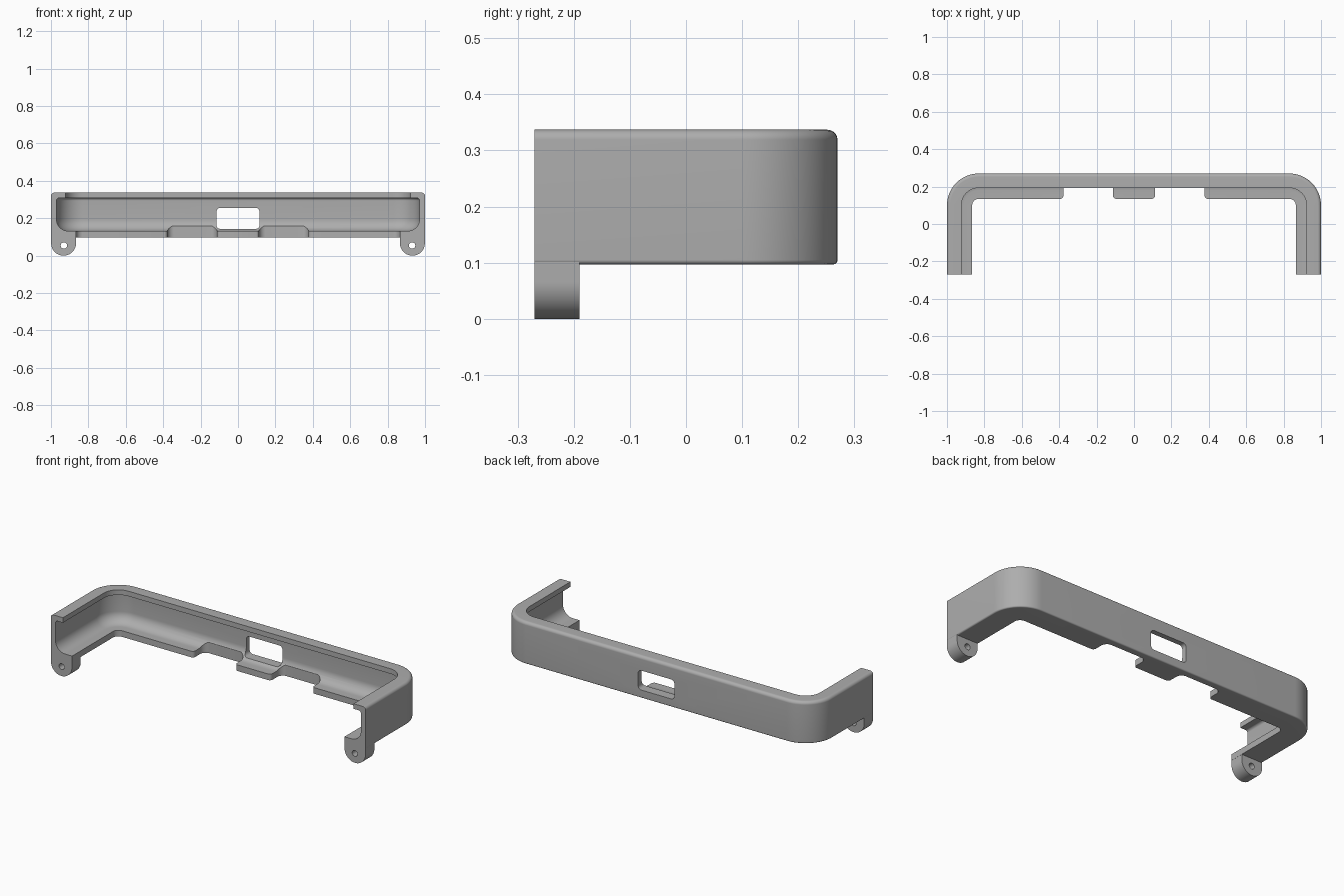
import bpy, bmesh, math
from mathutils import Vector

cube = bpy.data.objects.get("Cube")
if cube:
    bpy.data.objects.remove(cube)

grey = bpy.data.materials.new("plain grey")
grey.use_nodes = True
COLOUR = (0.42, 0.42, 0.42, 1)
grey.diffuse_color = COLOUR
grey.node_tree.nodes["Principled BSDF"].inputs["Base Color"].default_value = COLOUR

WIDTH, DEPTH, CORNER = 1.0, 0.27, 0.17   # half sizes and outer corner radius
BOTTOM, TOP = 0.097, 0.337


def rounded(corners, steps=8):
    """Outline from (u, v, radius) corners, each rounded by an arc."""
    out = []
    n = len(corners)
    for i, (u, v, r) in enumerate(corners):
        p = Vector((u, v))
        if r == 0:
            out.append(p)
            continue
        a = (Vector(corners[i - 1][:2]) - p).normalized()
        b = (Vector(corners[(i + 1) % n][:2]) - p).normalized()
        half = a.angle(b) / 2
        centre = p + (a + b).normalized() * r / math.sin(half)
        start = p + a * r / math.tan(half) - centre
        end = p + b * r / math.tan(half) - centre
        for k in range(steps + 1):
            t = k / steps
            out.append(centre + start.lerp(end, t).normalized() * r
                       if 0 < t < 1 else centre + (end if t else start))
    return out


def skin(name, rings):
    """Closed solid through a row of matching rings of points."""
    bm = bmesh.new()
    rows = [[bm.verts.new(p) for p in ring] for ring in rings]
    n = len(rows[0])
    for a, b in zip(rows, rows[1:]):
        for i in range(n):
            j = (i + 1) % n
            bm.faces.new((a[i], a[j], b[j], b[i]))
    bm.faces.new(rows[0])
    bm.faces.new(rows[-1])
    bmesh.ops.recalc_face_normals(bm, faces=bm.faces)
    mesh = bpy.data.meshes.new(name)
    bm.to_mesh(mesh)
    bm.free()
    mesh.materials.append(grey)
    obj = bpy.data.objects.new(name, mesh)
    bpy.context.collection.objects.link(obj)
    return obj


def prism_y(name, outline, y0, y1):
    return skin(name, [[(p.x, y, p.y) for p in outline] for y in (y0, y1)])


def prism_z(name, outline, z0, z1):
    return skin(name, [[(p.x, p.y, z) for p in outline] for z in (z0, z1)])


def finish(obj, cutters):
    for cutter in cutters:
        mod = obj.modifiers.new(cutter.name, "BOOLEAN")
        mod.operation, mod.solver, mod.object = "DIFFERENCE", "EXACT", cutter
    bpy.ops.object.select_all(action="DESELECT")
    obj.select_set(True)
    bpy.context.view_layer.objects.active = obj
    for mod in list(obj.modifiers):
        bpy.ops.object.modifier_apply(modifier=mod.name)
    bpy.ops.object.shade_smooth_by_angle(angle=math.radians(30))
    for cutter in cutters:
        cutter.hide_render = True
        bpy.data.objects.remove(cutter)


# C-shaped section: (distance inward from the outer wall, height, radius)
section = rounded([
    (0, BOTTOM, 0.008), (0, TOP, 0.018), (0.077, TOP, 0), (0.077, 0.308, 0),
    (0.03, 0.308, 0.014), (0.03, 0.132, 0.06), (0.135, 0.132, 0), (0.135, BOTTOM, 0),
])

# U-shaped path with its outward direction at each station
path = [(Vector((WIDTH, -DEPTH)), Vector((1, 0)))]
for side, first in ((1, 0), (-1, 90)):
    centre = Vector((side * (WIDTH - CORNER), DEPTH - CORNER))
    for k in range(17):
        angle = math.radians(first + 90 * k / 16)
        out = Vector((math.cos(angle), math.sin(angle)))
        path.append((centre + out * CORNER, out))
path.append((Vector((-WIDTH, -DEPTH)), Vector((-1, 0))))

frame = skin("bumper_frame", [
    [(*(p - out * s.x), s.y) for s in section] for p, out in path])

# Port window through the back wall
window = prism_y("window_cutter", rounded([
    (-0.115, 0.143, 0.02), (0.115, 0.143, 0.02),
    (0.115, 0.255, 0.02), (-0.115, 0.255, 0.02)]), 0.16, 0.4)

# Notches in the lower lip, leaving a centre tab
lip, root = 0.1345, DEPTH - 0.04
cutters = [window]
for s in (1, -1):
    a, b = 0.113 * s, 0.377 * s
    flare = 0.05 * s
    cutters.append(prism_z("notch_cutter", rounded([
        (a - flare, 0.08, 0), (a - flare, lip, 0), (a, lip, 0.018), (a, root, 0.035),
        (b, root, 0.035), (b, lip, 0.018), (b + flare, lip, 0), (b + flare, 0.08, 0),
    ]), 0.05, 0.2))
finish(frame, cutters)

# Screw ears below the two arm ends
for s, side in ((1, "left"), (-1, "right")):
    ear = prism_y(side + "_screw_ear", rounded([
        (s * 0.999, 0.115, 0), (s * 0.999, 0, 0.066),
        (s * 0.866, 0, 0.066), (s * 0.866, 0.115, 0)], 12), -DEPTH, -0.19)
    hole = prism_y("hole_cutter", [
        Vector((s * 0.931 + 0.017 * math.cos(t * math.pi / 12),
                0.054 + 0.017 * math.sin(t * math.pi / 12))) for t in range(24)], -0.4, 0)
    finish(ear, [hole])
